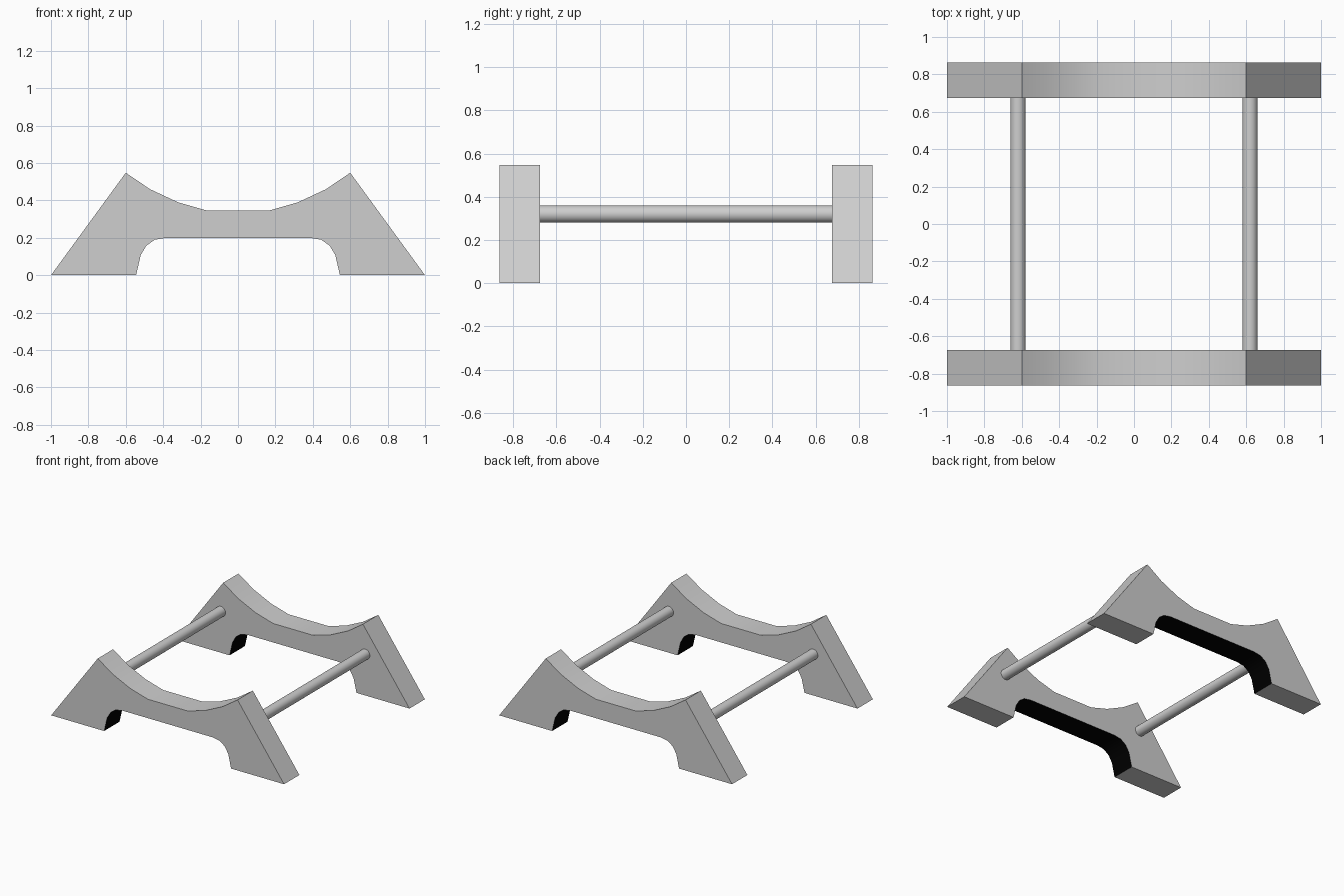
import bpy
import bmesh
from math import pi, radians

cube = bpy.data.objects.get("Cube")
if cube:
    bpy.data.objects.remove(cube, do_unlink=True)


def make_material(name, value):
    mat = bpy.data.materials.new(name)
    mat.use_nodes = True
    colour = (value, value, value, 1)
    mat.diffuse_color = colour
    mat.node_tree.nodes["Principled BSDF"].inputs["Base Color"].default_value = colour
    return mat


grey = make_material("light grey", 0.62)
black = make_material("black", 0.0)


def smooth(obj):
    bpy.ops.object.select_all(action="DESELECT")
    obj.select_set(True)
    bpy.context.view_layer.objects.active = obj
    bpy.ops.object.shade_smooth_by_angle(angle=radians(35))


# Half outline of a side frame: curved saddle, sloped leg, arched underside
HALF = [(0.17, 0.347), (0.32, 0.39), (0.47, 0.46), (0.6, 0.548), (1.0, 0.0),
        (0.545, 0.0), (0.52, 0.108), (0.49, 0.158), (0.445, 0.19), (0.385, 0.2)]
INNER, OUTER = 0.675, 0.863


def side_frame(name, y_start, y_end):
    outline = HALF + [(-x, z) for x, z in reversed(HALF)]
    bm = bmesh.new()
    face = bm.faces.new([bm.verts.new((x, y_start, z)) for x, z in outline])
    extruded = bmesh.ops.extrude_face_region(bm, geom=[face])
    moved = [g for g in extruded["geom"] if isinstance(g, bmesh.types.BMVert)]
    bmesh.ops.translate(bm, verts=moved, vec=(0, y_end - y_start, 0))
    bmesh.ops.recalc_face_normals(bm, faces=bm.faces)
    # Black lining under the arch
    for f in bm.faces:
        c = f.calc_center_median()
        if abs(f.normal.y) < 0.5 and 0.01 < c.z < 0.21 and abs(c.x) < 0.56:
            f.material_index = 1
    mesh = bpy.data.meshes.new(name)
    bm.to_mesh(mesh)
    bm.free()
    mesh.materials.append(grey)
    mesh.materials.append(black)
    obj = bpy.data.objects.new(name, mesh)
    bpy.context.collection.objects.link(obj)
    smooth(obj)


side_frame("front_frame", -OUTER, -INNER)
side_frame("back_frame", INNER, OUTER)

# Round rods joining the two frames
for name, side in (("right_rod", -1), ("left_rod", 1)):
    bpy.ops.mesh.primitive_cylinder_add(vertices=32, radius=0.04, depth=2 * INNER,
                                        location=(side * 0.62, 0, 0.32),
                                        rotation=(pi / 2, 0, 0))
    rod = bpy.context.object
    rod.name = name
    rod.data.materials.append(grey)
    smooth(rod)
